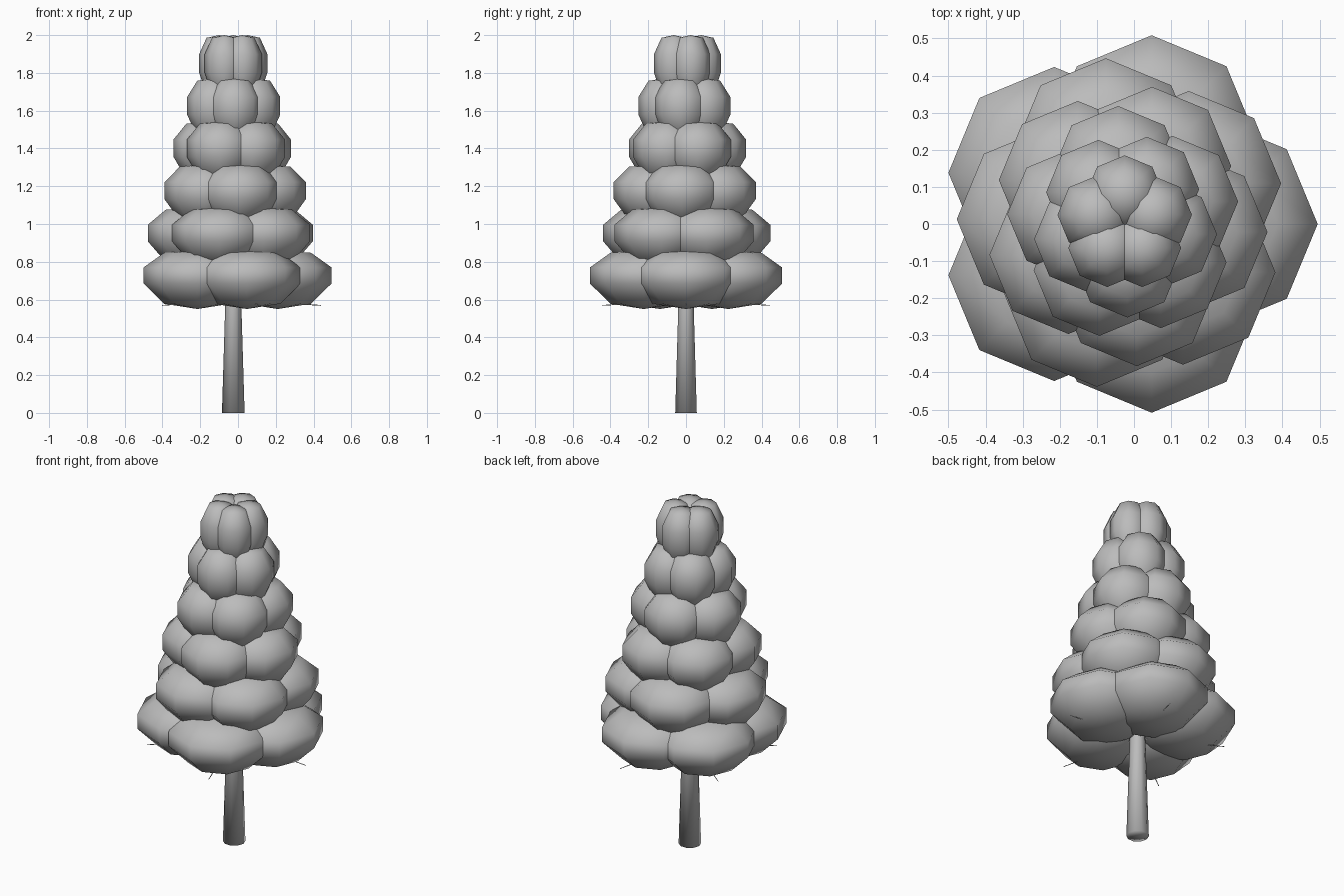
import bpy, bmesh
from math import radians, cos, sin, pi
from mathutils import Vector

cube = bpy.data.objects.get("Cube")
if cube:
    bpy.data.objects.remove(cube)

AXIS_X = -0.025          # the trunk stands slightly off centre
TIERS, CLUMPS = 6, 5
TURN = 32.4              # each tier is turned by this many degrees

grey = bpy.data.materials.new("plain grey")
grey.use_nodes = True
COLOUR = (0.5, 0.5, 0.5, 1)
grey.diffuse_color = COLOUR
grey.node_tree.nodes["Principled BSDF"].inputs["Base Color"].default_value = COLOUR


def finish(name, bm):
    """Turn a bmesh into a smooth grey object."""
    bmesh.ops.recalc_face_normals(bm, faces=bm.faces)
    mesh = bpy.data.meshes.new(name)
    bm.to_mesh(mesh)
    bm.free()
    for poly in mesh.polygons:
        poly.use_smooth = True
    mesh.materials.append(grey)
    obj = bpy.data.objects.new(name, mesh)
    bpy.context.collection.objects.link(obj)
    return obj


def lathe(bm, centre, profile, sides):
    """Spin (radius, height) rings around a vertical axis, closed by end points."""
    def ring(r, z):
        return [bm.verts.new(centre + Vector((r * cos(2 * pi * k / sides),
                                              r * sin(2 * pi * k / sides), z)))
                for k in range(sides)]
    bottom = bm.verts.new(centre + Vector((0, 0, profile[0][1])))
    top = bm.verts.new(centre + Vector((0, 0, profile[-1][1])))
    rings = [ring(r, z) for r, z in profile[1:-1]]
    for k in range(sides):
        n = (k + 1) % sides
        bm.faces.new((bottom, rings[0][n], rings[0][k]))
        bm.faces.new((top, rings[-1][k], rings[-1][n]))
        for lo, hi in zip(rings, rings[1:]):
            bm.faces.new((lo[k], lo[n], hi[n], hi[k]))


def around(angle, radius, z):
    return Vector((AXIS_X + radius * cos(angle), radius * sin(angle), z))


# Foliage: tiers of five overlapping eight-sided clumps
CLUMP = [(0, -1), (0.62, -0.82), (1, -0.13), (1, 0.42), (0.62, 0.92), (0, 1)]
for tier in range(TIERS):
    size = 0.285 - 0.036 * tier
    reach = 0.235 - 0.031 * tier
    half = 0.155 + 0.004 * tier
    z = 0.86 + 0.228 * tier - half
    profile = [(r * size, h * half) for r, h in CLUMP]
    bm = bmesh.new()
    for k in range(CLUMPS):
        angle = radians(TURN * tier + 360 / CLUMPS * k)
        lathe(bm, around(angle, reach, z), profile, 8)
    finish(f"foliage_tier_{tier + 1}", bm)

# Trunk: tapering up through the foliage
bm = bmesh.new()
lathe(bm, Vector((AXIS_X, 0, 0)),
      [(0, 0), (0.06, 0), (0.043, 0.56), (0.01, 1.7), (0, 1.72)], 10)
finish("trunk", bm)

# Twigs: thin shoots that show under the lowest clumps
bm = bmesh.new()
for k in range(CLUMPS):
    angle = radians(360 / CLUMPS * k)
    start, end = around(angle, 0.02, 0.6), around(angle, 0.465, 0.569)
    along = end - start
    new = bmesh.ops.create_cone(bm, cap_ends=True, segments=4, radius1=0.006,
                                radius2=0.002, depth=along.length)["verts"]
    turn = along.to_track_quat("Z", "Y").to_matrix()
    bmesh.ops.rotate(bm, verts=new, matrix=turn)
    bmesh.ops.translate(bm, verts=new, vec=(start + end) / 2)
finish("twigs", bm)
